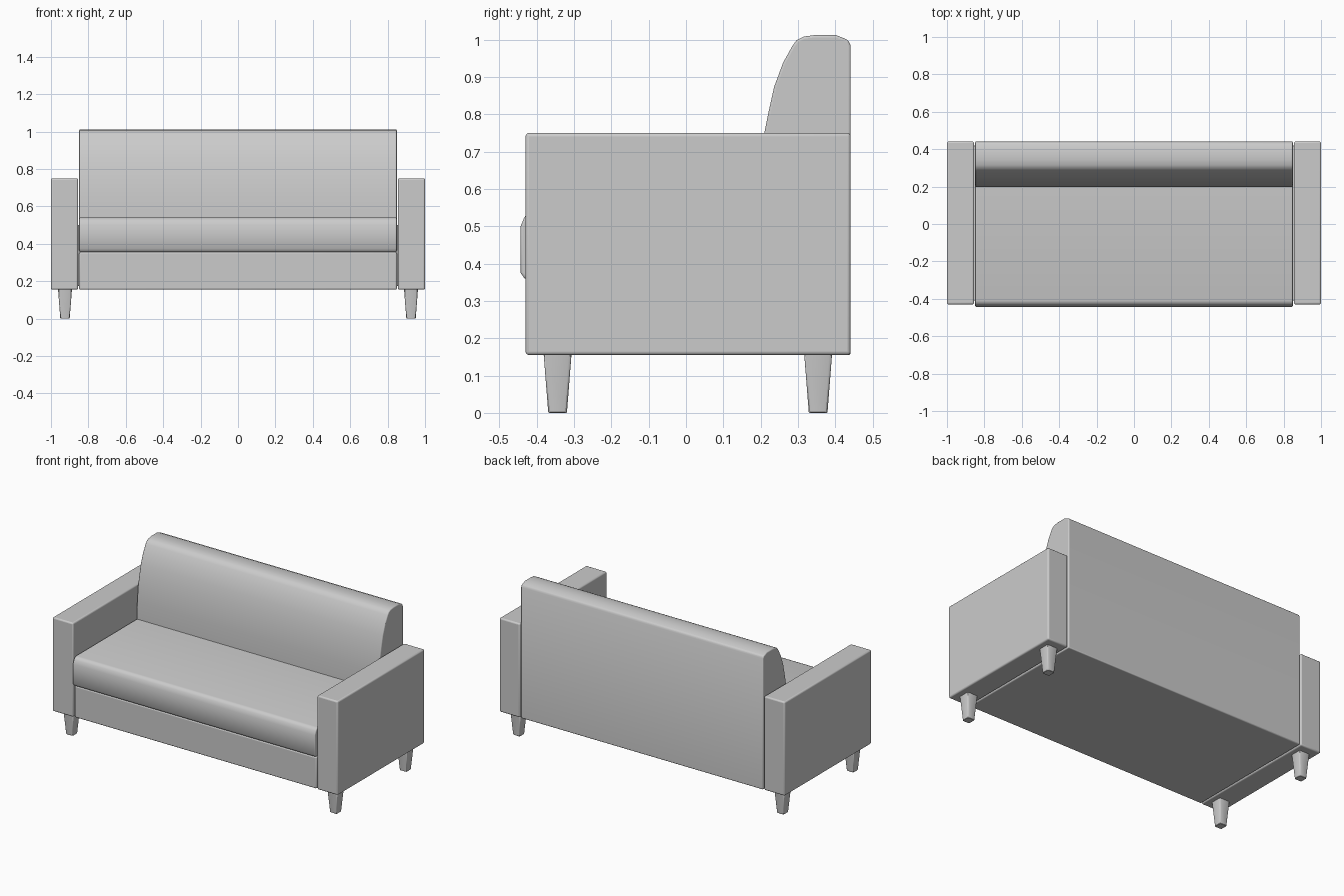
import bpy
import bmesh
from math import radians

if "Cube" in bpy.data.objects:
    bpy.data.objects.remove(bpy.data.objects["Cube"], do_unlink=True)

GREY = (0.6, 0.6, 0.6, 1)
fabric = bpy.data.materials.new("grey fabric")
fabric.use_nodes = True
fabric.diffuse_color = GREY
fabric.node_tree.nodes["Principled BSDF"].inputs["Base Color"].default_value = GREY


def finish(name, bm, bevel, segments=3):
    """Turn a bmesh into a softly bevelled, smooth-shaded object."""
    bmesh.ops.recalc_face_normals(bm, faces=bm.faces)
    mesh = bpy.data.meshes.new(name)
    bm.to_mesh(mesh)
    bm.free()
    mesh.materials.append(fabric)
    obj = bpy.data.objects.new(name, mesh)
    bpy.context.collection.objects.link(obj)
    mod = obj.modifiers.new("soft edges", 'BEVEL')
    mod.width = bevel
    mod.segments = segments
    mod.limit_method = 'ANGLE'
    mod.angle_limit = radians(40)
    bpy.ops.object.select_all(action='DESELECT')
    obj.select_set(True)
    bpy.context.view_layer.objects.active = obj
    bpy.ops.object.shade_smooth_by_angle(angle=radians(40))
    return obj


def extrude_profile(name, profile, x0, x1, bevel):
    """Extrude a (y, z) side profile from x0 to x1."""
    bm = bmesh.new()
    face = bm.faces.new([bm.verts.new((x0, y, z)) for y, z in profile])
    new = bmesh.ops.extrude_face_region(bm, geom=[face])["geom"]
    verts = [v for v in new if isinstance(v, bmesh.types.BMVert)]
    bmesh.ops.translate(bm, verts=verts, vec=(x1 - x0, 0, 0))
    return finish(name, bm, bevel)


def rect(y0, y1, z0, z1):
    return [(y0, z0), (y1, z0), (y1, z1), (y0, z1)]


def leg(name, x, y):
    """Tapered square leg with chamfered corners."""
    bm = bmesh.new()
    bmesh.ops.create_cube(bm, size=1)
    for v in bm.verts:
        half = 0.0375 if v.co.z > 0 else 0.025
        v.co = (x + half * (1 if v.co.x > 0 else -1),
                y + half * (1 if v.co.y > 0 else -1),
                0.16 if v.co.z > 0 else 0)
    upright = [e for e in bm.edges
               if abs(e.verts[0].co.z - e.verts[1].co.z) > 0.1]
    bmesh.ops.bevel(bm, geom=upright, offset=0.008, segments=2,
                    profile=0.5, affect='EDGES')
    return finish(name, bm, 0.002, 1)


# Seat base and cushion
W = 0.849
extrude_profile("seat_base", rect(-0.427, 0.4, 0.155, 0.356), -W, W, 0.008)
cushion = [(-0.431, 0.358), (0.3, 0.358), (0.3, 0.54), (-0.41, 0.54),
           (-0.424, 0.536), (-0.433, 0.524), (-0.443, 0.5), (-0.443, 0.375)]
extrude_profile("seat_cushion", cushion, -W, W, 0.006)

# Backrest with a leaning front and rounded top
back = [(0.441, 0.155), (0.441, 0.985), (0.434, 0.999), (0.402, 1.012),
        (0.345, 1.012), (0.315, 1.008), (0.296, 0.998), (0.285, 0.983),
        (0.26, 0.938), (0.236, 0.873), (0.222, 0.81), (0.21, 0.75),
        (0.2, 0.65), (0.197, 0.54), (0.197, 0.155)]
extrude_profile("backrest", back, -W, W, 0.006)

# Arms and legs on both sides
for side, s in (("left", 1), ("right", -1)):
    extrude_profile(side + "_arm", rect(-0.43, 0.441, 0.155, 0.75),
                    s * 0.855, s * 1.0, 0.009)
    for end, y in (("front", -0.344), ("back", 0.354)):
        leg(end + "_" + side + "_leg", s * 0.925, y)

# Hidden inner frame that joins the arms to the seat
extrude_profile("inner_frame", rect(-0.41, 0.42, 0.175, 0.5), -0.87, 0.87, 0.004)
